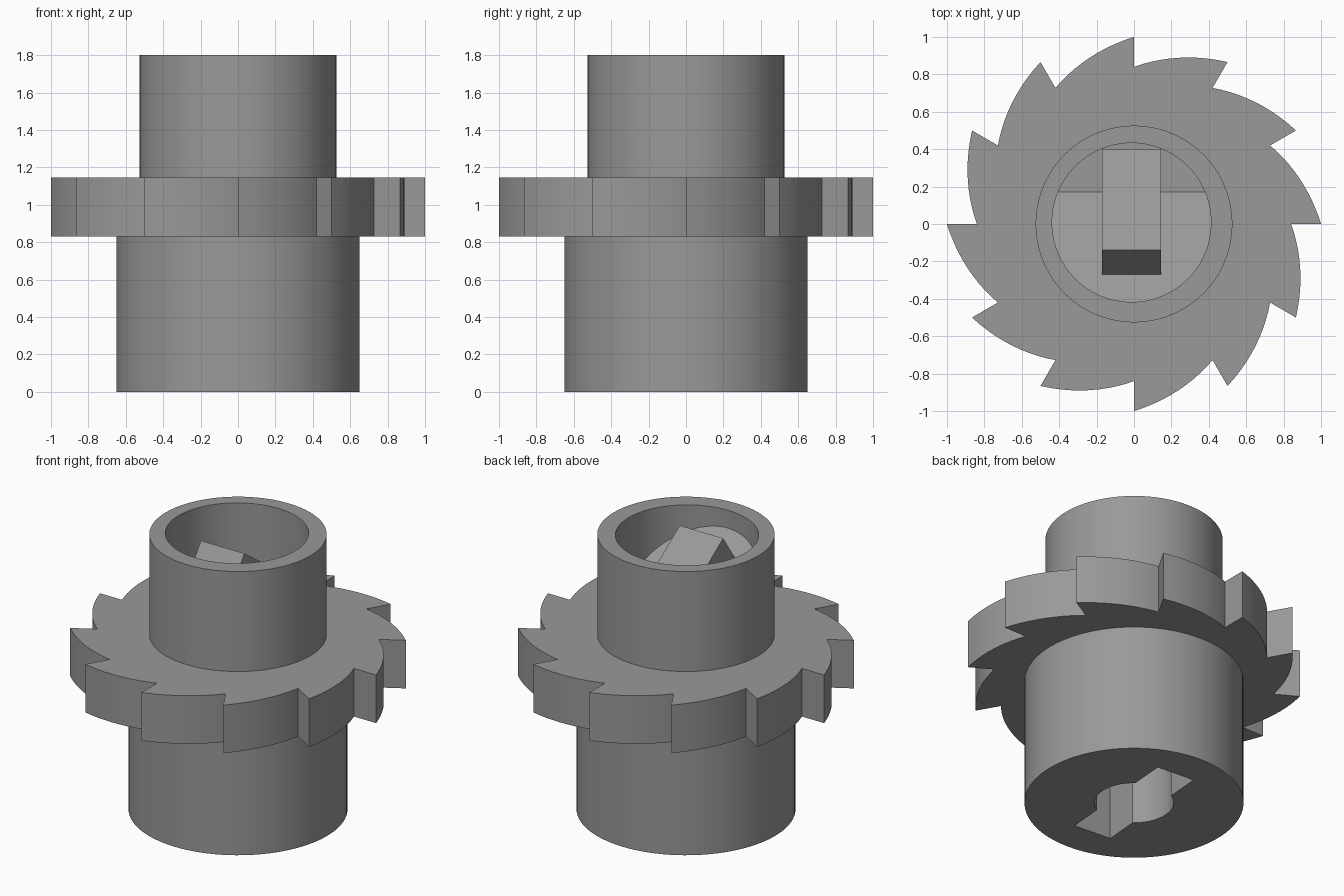
import bpy, bmesh, math
from mathutils import Matrix, Vector

if "Cube" in bpy.data.objects:
    bpy.data.objects.remove(bpy.data.objects["Cube"])

SEG = 96
grey = bpy.data.materials.new("plain_grey")
grey.diffuse_color = (0.32, 0.32, 0.32, 1)
grey.use_nodes = True
grey.node_tree.nodes["Principled BSDF"].inputs["Base Color"].default_value = grey.diffuse_color


def add_object(name, bm):
    bmesh.ops.recalc_face_normals(bm, faces=bm.faces)
    mesh = bpy.data.meshes.new(name)
    bm.to_mesh(mesh)
    bm.free()
    mesh.materials.append(grey)
    obj = bpy.data.objects.new(name, mesh)
    bpy.context.collection.objects.link(obj)
    return obj


def prism(name, points, direction):
    """Extrude a closed outline of 3D points along a direction."""
    bm = bmesh.new()
    face = bm.faces.new([bm.verts.new(p) for p in points])
    out = bmesh.ops.extrude_face_region(bm, geom=[face])
    verts = [g for g in out["geom"] if isinstance(g, bmesh.types.BMVert)]
    bmesh.ops.translate(bm, verts=verts, vec=direction)
    return add_object(name, bm)


def circle(r, z, cx=0, cy=0):
    return [(cx + r * math.cos(2 * math.pi * i / SEG),
             cy + r * math.sin(2 * math.pi * i / SEG), z) for i in range(SEG)]


def combine(obj, other, operation):
    """Apply a boolean, then drop the helper."""
    mod = obj.modifiers.new("combine", 'BOOLEAN')
    mod.operation, mod.object, mod.solver = operation, other, 'EXACT'
    bpy.context.view_layer.objects.active = obj
    bpy.ops.object.modifier_apply(modifier=mod.name)
    bpy.data.objects.remove(other)


# Ratchet rim: twelve teeth, each a spiral from tip to root
TEETH, STEPS, ROOT = 12, 10, 0.84
outline = []
for t in range(TEETH):
    for s in range(STEPS + 1):
        a = 2 * math.pi * (t + s / STEPS) / TEETH
        r = 1 - (1 - ROOT) * s / STEPS
        outline.append((r * math.cos(a), r * math.sin(a), 0.83))
wheel = prism("ratchet_wheel", outline, (0, 0, 0.315))

# Lower hub and upper sleeve
combine(wheel, prism("lower_hub", circle(0.65, 0), (0, 0, 0.95)), 'UNION')
combine(wheel, prism("upper_sleeve", circle(0.526, 1.0), (0, 0, 0.8)), 'UNION')

# Sleeve bore, with a floor that is flat at the back and ramps up to the front
bore = prism("bore_cutter", circle(0.425, 1.272, -0.013, 0.008), (0, 0, 0.8))
bm = bmesh.new()
bm.from_mesh(bore.data)
bmesh.ops.bisect_plane(bm, geom=bm.verts[:] + bm.edges[:] + bm.faces[:],
                       plane_co=(0, -0.27, 1.58), plane_no=(0, 0.7, 1),
                       clear_inner=True)
bmesh.ops.holes_fill(bm, edges=[e for e in bm.edges if e.is_boundary])
bmesh.ops.recalc_face_normals(bm, faces=bm.faces)
bm.to_mesh(bore.data)
bm.free()
combine(wheel, bore, 'DIFFERENCE')

# Raised catch standing square on the ramp
catch = [(-0.27, 1.58), (-0.14, 1.765), (0.40, 1.387), (0.40, 1.1), (-0.27, 1.1)]
combine(wheel, prism("ramp_catch", [(-0.171, y, z) for y, z in catch],
                     (0.315, 0, 0)), 'UNION')

# Keyed socket in the underside: round hole plus a slightly turned slot
combine(wheel, prism("socket_cutter", circle(0.235, -0.1), (0, 0, 0.9)), 'DIFFERENCE')
turn = Matrix.Rotation(math.radians(-4.5), 3, 'Z')
slot = [turn @ Vector((x, y, -0.1)) for x, y in
        ((-0.13, -0.425), (0.13, -0.425), (0.13, 0.425), (-0.13, 0.425))]
combine(wheel, prism("slot_cutter", slot, (0, 0, 0.9)), 'DIFFERENCE')

# Smooth round walls, crisp edges
bpy.ops.object.select_all(action='DESELECT')
wheel.select_set(True)
bpy.context.view_layer.objects.active = wheel
bpy.ops.object.shade_smooth_by_angle(angle=math.radians(25))
